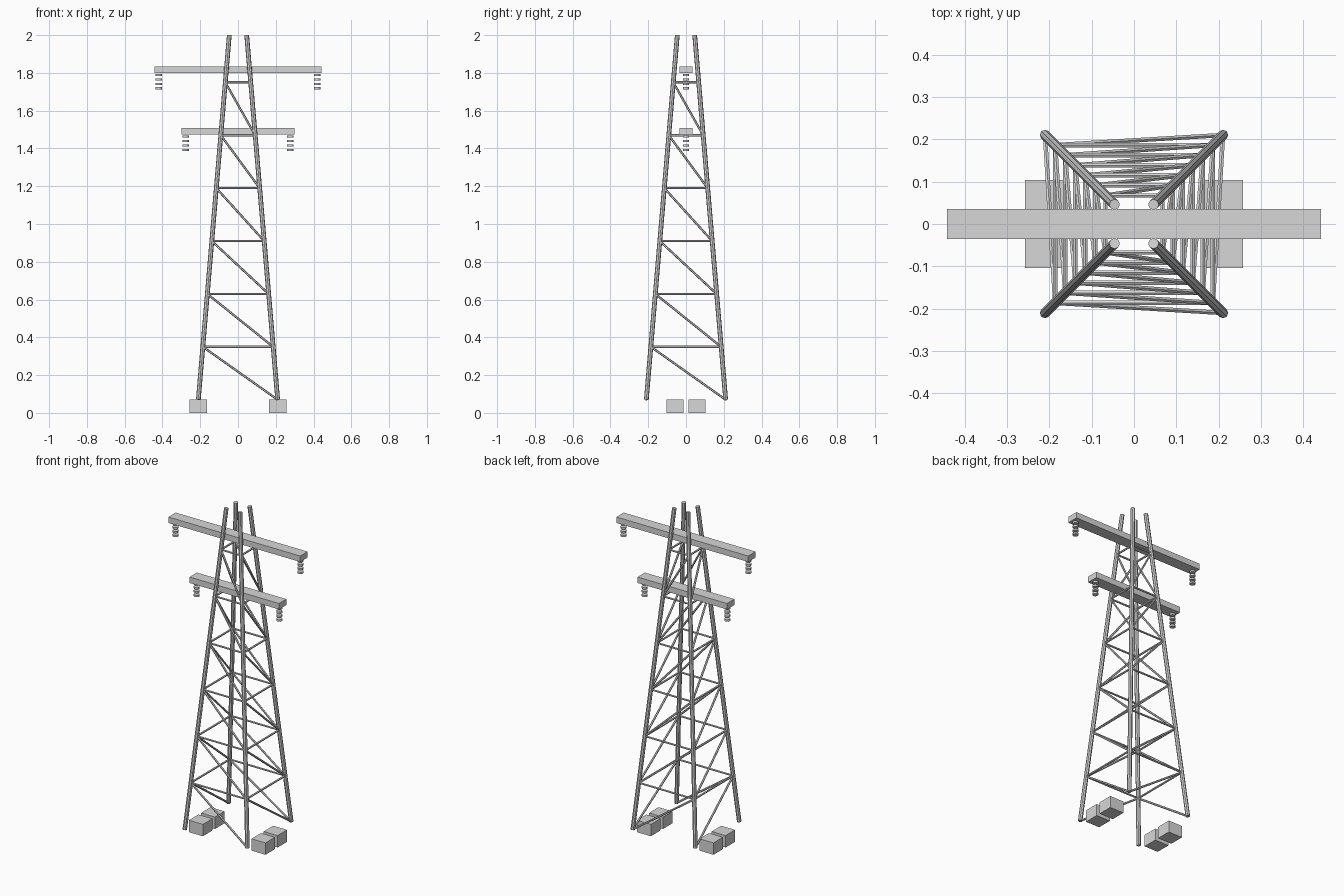
import bpy
from mathutils import Vector

cube = bpy.data.objects.get("Cube")
if cube:
    bpy.data.objects.remove(cube, do_unlink=True)

steel = bpy.data.materials.new("galvanised_grey")
steel.use_nodes = True
GREY = (0.68, 0.68, 0.68, 1)
steel.diffuse_color = GREY
steel.node_tree.nodes["Principled BSDF"].inputs["Base Color"].default_value = GREY

BASE_Z, TOP_Z = 0.07, 2.0
BASE_HALF, TOP_HALF = 0.21, 0.046
BAY = 0.28


def finish(name):
    ob = bpy.context.object
    ob.name = name
    ob.data.materials.append(steel)
    return ob


def box(name, centre, size):
    bpy.ops.mesh.primitive_cube_add(size=1, location=centre)
    ob = finish(name)
    ob.scale = size


def rod(name, a, b, radius, sides=6):
    a, b = Vector(a), Vector(b)
    bpy.ops.mesh.primitive_cylinder_add(vertices=sides, radius=radius,
                                        depth=(b - a).length, location=(a + b) / 2)
    ob = finish(name)
    ob.rotation_euler = (b - a).to_track_quat('Z', 'Y').to_euler()


def corner(sx, sy, z):
    """Point on the axis of a tapering leg at height z."""
    t = (z - BASE_Z) / (TOP_Z - BASE_Z)
    half = BASE_HALF + (TOP_HALF - BASE_HALF) * t
    return (sx * half, sy * half, z)


# Legs and footings
for sx, side in ((1, "left"), (-1, "right")):
    for sy, end in ((-1, "front"), (1, "back")):
        rod(f"leg_{end}_{side}", corner(sx, sy, BASE_Z), corner(sx, sy, TOP_Z), 0.0125, 8)
        box(f"footing_{end}_{side}", (sx * 0.21, sy * 0.058, 0.036), (0.094, 0.091, 0.072))

# Lattice: each face has a horizontal and a diagonal per bay
faces = {
    "front": ((1, -1), (-1, -1)),
    "back": ((1, 1), (-1, 1)),
    "left": ((1, 1), (1, -1)),
    "right": ((-1, 1), (-1, -1)),
}
for face, (start, stop) in faces.items():
    for i in range(6):
        low = BASE_Z + i * BAY
        high = low + BAY
        rod(f"horizontal_brace_{face}_{i}", corner(*start, high), corner(*stop, high), 0.006)
        rod(f"diagonal_brace_{face}_{i}", corner(*start, low), corner(*stop, high), 0.006)

# Cross arms with stacked insulator discs near their tips
for name, z, half in (("upper", 1.817, 0.442), ("lower", 1.491, 0.3)):
    box(f"{name}_cross_arm", (0, 0, z), (half * 2, 0.07, 0.036))
    for sx, side in ((1, "left"), (-1, "right")):
        for i in range(4):
            bpy.ops.mesh.primitive_cylinder_add(
                vertices=12, radius=0.0165, depth=0.011,
                location=(sx * (half - 0.023), 0, z - 0.028 - i * 0.0235))
            finish(f"{name}_insulator_{side}_{i}")
